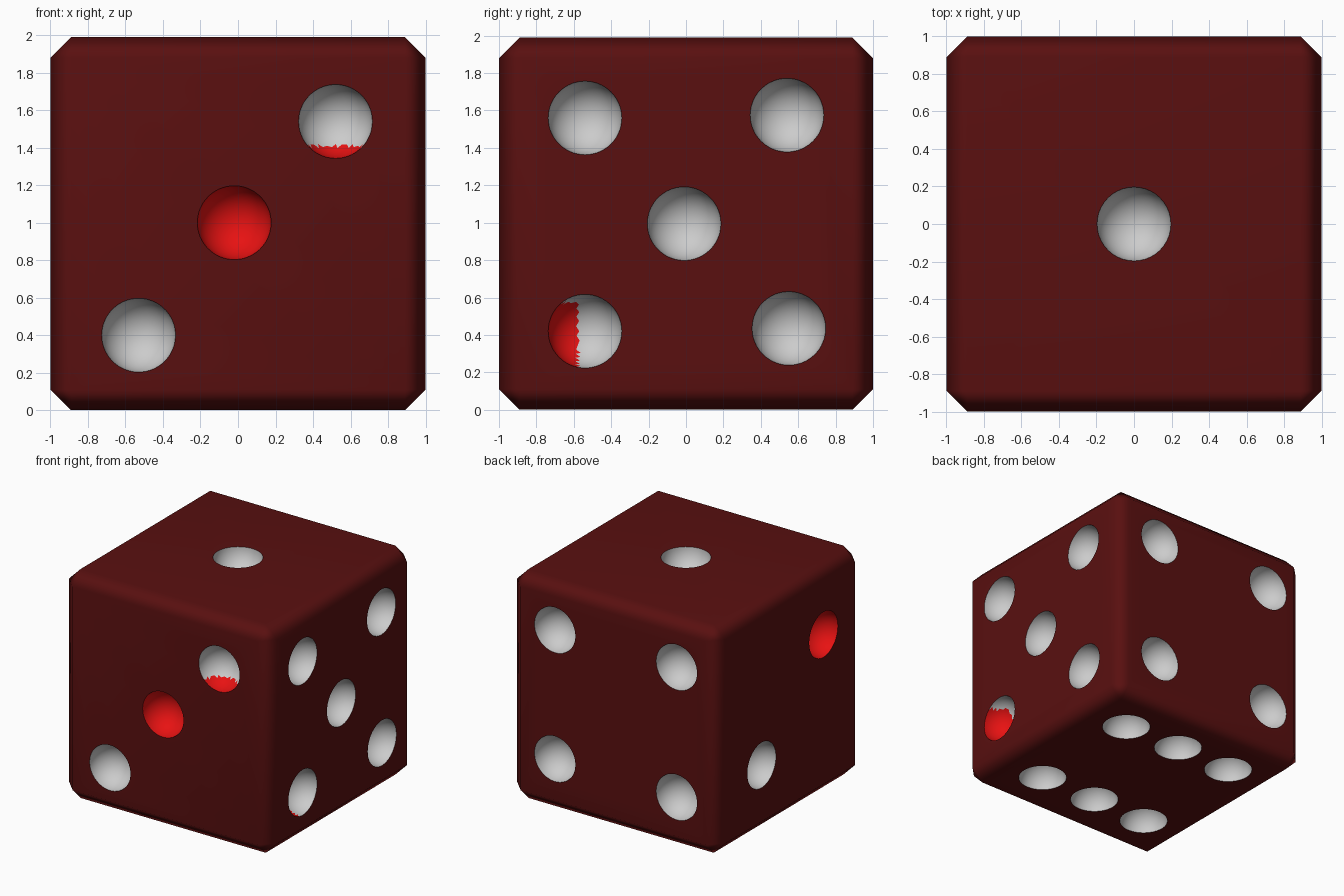
import bpy, bmesh
from mathutils import Matrix, Vector

if "Cube" in bpy.data.objects:
    bpy.data.objects.remove(bpy.data.objects["Cube"])

H, R = 1.99, 0.197   # cube height, pip radius
LIFT = 0.003         # keeps the pip spheres just clear of the face plane


def material(name, rgb):
    m = bpy.data.materials.new(name)
    m.diffuse_color = (*rgb, 1)
    m.use_nodes = True
    m.node_tree.nodes["Principled BSDF"].inputs["Base Color"].default_value = m.diffuse_color
    return m


# Pip layout, given as two in-plane coordinates for each face
front = [(0.52, 1.54), (-0.02, 1.0), (-0.53, 0.40)]
right = [(-0.54, 1.56), (0.54, 1.575), (-0.01, 0.995), (-0.54, 0.42), (0.55, 0.435)]
back = [(0.56, 1.59), (-0.61, 1.58), (0.56, 0.47), (-0.61, 0.45)]
left = [(-0.46, 1.41), (0.39, 0.60)]
bottom = [(0.57, 0.58), (0.02, 0.59), (-0.53, 0.58),
          (0.56, -0.51), (0.0, -0.51), (-0.54, -0.52)]
E = 1 + LIFT
pips = ([Vector((x, -E, z)) for x, z in front] + [Vector((E, y, z)) for y, z in right]
        + [Vector((x, E, z)) for x, z in back] + [Vector((-E, y, z)) for y, z in left]
        + [Vector((x, y, -LIFT)) for x, y in bottom] + [Vector((0, 0, H + LIFT))])

# Body: cube with single-step bevelled edges
bm = bmesh.new()
bmesh.ops.create_cube(bm, size=1, matrix=Matrix.Translation((0, 0, H / 2)) @ Matrix.Diagonal((2, 2, H, 1)))
bmesh.ops.bevel(bm, geom=bm.edges[:], offset=0.11, segments=1, affect='EDGES')
me = bpy.data.meshes.new("die_body")
bm.to_mesh(me)
bm.free()
body = bpy.data.objects.new("die_body", me)
bpy.context.collection.objects.link(body)

# Cutter: one sphere per pip
bm = bmesh.new()
for p in pips:
    bmesh.ops.create_icosphere(bm, subdivisions=4, radius=R, matrix=Matrix.Translation(p))
cm = bpy.data.meshes.new("pip_cutter")
bm.to_mesh(cm)
bm.free()
cutter = bpy.data.objects.new("pip_cutter", cm)
bpy.context.collection.objects.link(cutter)
cutter.hide_render = True

# Carve the pips and keep the result
mod = body.modifiers.new("pips", 'BOOLEAN')
mod.operation, mod.solver, mod.object = 'DIFFERENCE', 'EXACT', cutter
bpy.context.view_layer.objects.active = body
body.select_set(True)
cutter.select_set(False)
bpy.ops.object.modifier_apply(modifier=mod.name)
bpy.data.objects.remove(cutter)

# Paint: dark red body, pale pips, a few pips fully or partly bright red
me = body.data
me.materials.clear()
for m in (material("dark_red", (0.1, 0.005, 0.005)),
          material("pale_pip", (0.8, 0.8, 0.8)),
          material("bright_red", (0.8, 0.006, 0.006))):
    me.materials.append(m)
full_red = (1, 12)
for f in me.polygons:
    f.material_index = 0
    c = f.center
    i = min(range(len(pips)), key=lambda k: (pips[k] - c).length)
    on_sphere = all(abs((me.vertices[v].co - pips[i]).length - R) < 0.004 for v in f.vertices)
    if on_sphere and f.area < 0.01:
        red = (i in full_red or (i == 0 and c.z < 1.41)
               or (i == 6 and c.y < -0.58 and c.z < 0.57))
        f.material_index = 2 if red else 1

# Smooth shading across the bevels, sharp pip rims
bpy.ops.object.shade_smooth_by_angle(angle=1.0)
wn = body.modifiers.new("flat_faces", 'WEIGHTED_NORMAL')
wn.keep_sharp = True
